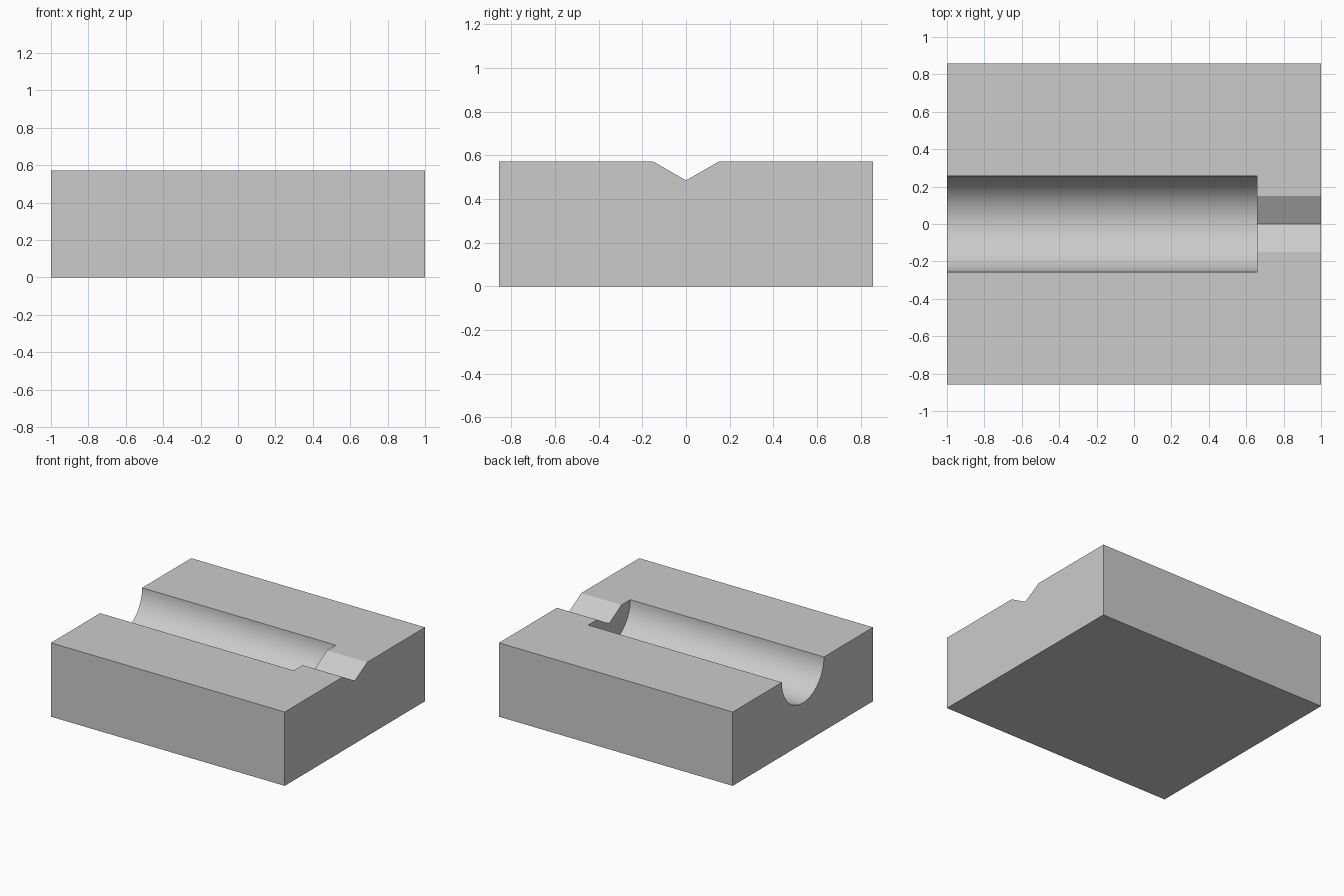
import bpy
import bmesh
from math import cos, sin, pi, radians

cube = bpy.data.objects.get("Cube")
if cube:
    bpy.data.objects.remove(cube, do_unlink=True)

HALF_DEPTH, HEIGHT = 0.857, 0.571
GROOVE_RADIUS, GROOVE_END = 0.257, 0.657
NOTCH_HALF, NOTCH_DEPTH = 0.149, 0.086
CLEAR = 0.2          # how far cutters reach past the block

grey = bpy.data.materials.new("light grey")
grey.use_nodes = True
colour = (0.6, 0.6, 0.6, 1)
grey.diffuse_color = colour
grey.node_tree.nodes["Principled BSDF"].inputs["Base Color"].default_value = colour


def prism(name, profile, x0, x1):
    """Extrude a (y, z) profile along x."""
    bm = bmesh.new()
    face = bm.faces.new([bm.verts.new((x0, y, z)) for y, z in profile])
    new = bmesh.ops.extrude_face_region(bm, geom=[face])["geom"]
    verts = [v for v in new if isinstance(v, bmesh.types.BMVert)]
    bmesh.ops.translate(bm, vec=(x1 - x0, 0, 0), verts=verts)
    bmesh.ops.recalc_face_normals(bm, faces=bm.faces)
    mesh = bpy.data.meshes.new(name)
    bm.to_mesh(mesh)
    bm.free()
    mesh.materials.append(grey)
    obj = bpy.data.objects.new(name, mesh)
    bpy.context.collection.objects.link(obj)
    return obj


# Solid block
block = prism("grooved_block", [(-HALF_DEPTH, 0), (HALF_DEPTH, 0),
                                (HALF_DEPTH, HEIGHT), (-HALF_DEPTH, HEIGHT)], -1, 1)

# Half-round groove, open at one end
top = HEIGHT + CLEAR
steps = 48
arc = [(-GROOVE_RADIUS * cos(pi * i / steps), HEIGHT - GROOVE_RADIUS * sin(pi * i / steps))
       for i in range(steps + 1)]
groove = prism("groove_cutter", arc + [(GROOVE_RADIUS, top), (-GROOVE_RADIUS, top)],
               -1 - CLEAR, GROOVE_END)

# Shallow V notch joining the groove to the other end
wide = NOTCH_HALF * (1 + CLEAR / NOTCH_DEPTH)
notch = prism("notch_cutter", [(0, HEIGHT - NOTCH_DEPTH), (wide, top), (-wide, top)],
              GROOVE_END - CLEAR, 1 + CLEAR)

# Cut both channels, then discard the cutters
bpy.ops.object.select_all(action='DESELECT')
block.select_set(True)
bpy.context.view_layer.objects.active = block
for cutter in (groove, notch):
    mod = block.modifiers.new(cutter.name, 'BOOLEAN')
    mod.operation = 'DIFFERENCE'
    mod.solver = 'EXACT'
    mod.object = cutter
    bpy.ops.object.modifier_apply(modifier=mod.name)
    bpy.data.objects.remove(cutter, do_unlink=True)

bpy.ops.object.shade_smooth_by_angle(angle=radians(20))
